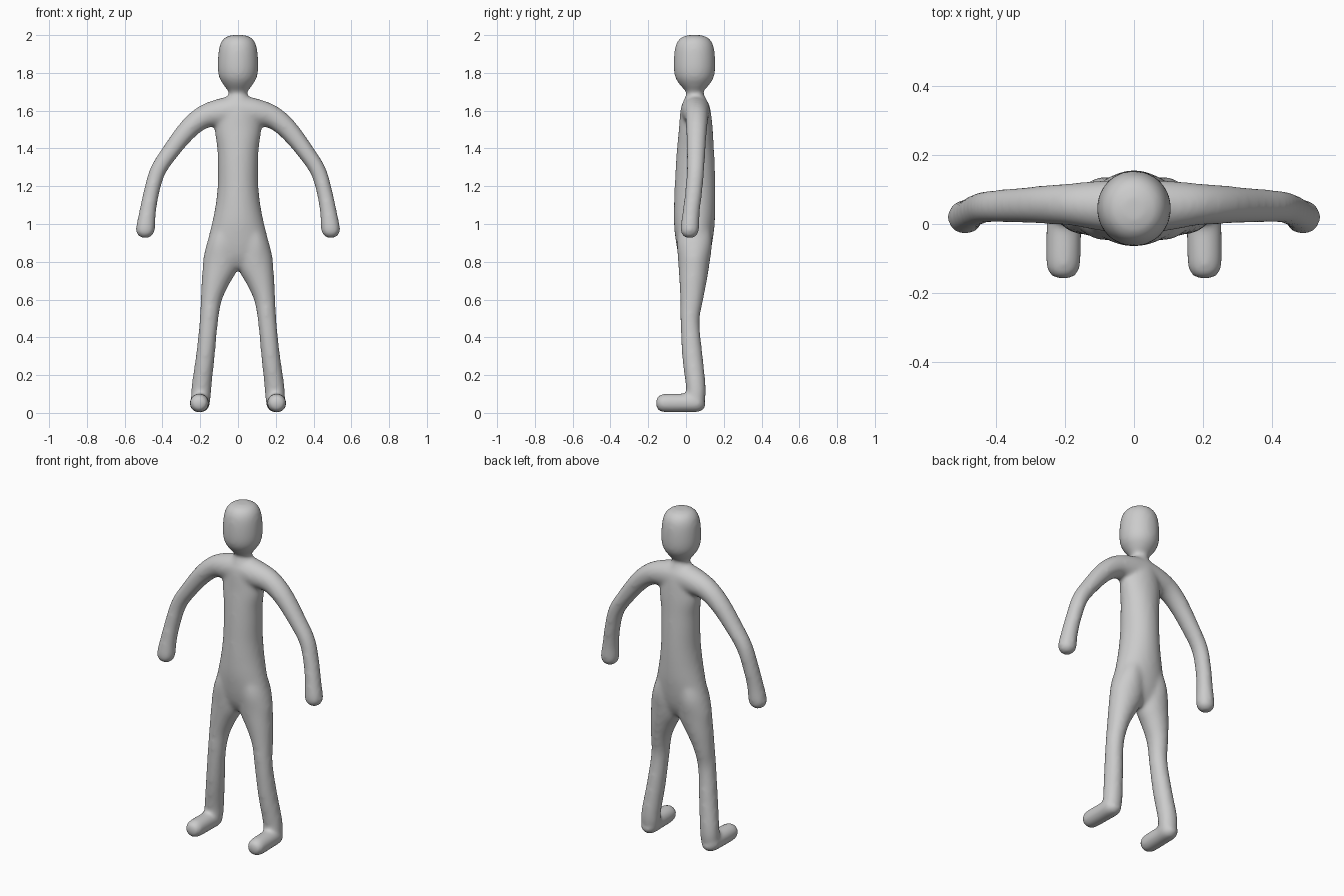
import bpy, bmesh, math
from mathutils import Vector

SIDES = 28
STEPS = 4


def smooth_path(rows):
    """Catmull-Rom through rows of (x, y, z, half width, half depth)."""
    out = []
    n = len(rows)
    for i in range(n - 1):
        p = [rows[max(i - 1, 0)], rows[i], rows[i + 1], rows[min(i + 2, n - 1)]]
        for s in range(STEPS):
            t = s / STEPS
            out.append([0.5 * (2 * b + (c - a) * t + (2 * a - 5 * b + 4 * c - d) * t * t
                               + (3 * b - a - 3 * c + d) * t ** 3) for a, b, c, d in zip(*p)])
    out.append(list(rows[-1]))
    return out


def loft(bm, rows, axis, side=1):
    """Closed tube of elliptical rings; first radius lies along axis."""
    path = smooth_path(rows)
    pts = [Vector((side * r[0], r[1], r[2])) for r in path]
    rings = []
    for i, r in enumerate(path):
        t = (pts[min(i + 1, len(pts) - 1)] - pts[max(i - 1, 0)]).normalized()
        a = Vector(axis)
        a = (a - t * a.dot(t)).normalized()
        b = t.cross(a)
        ra, rb = max(r[3], 0.004), max(r[4], 0.004)
        rings.append([bm.verts.new(pts[i] + a * ra * math.cos(k * math.tau / SIDES)
                                   + b * rb * math.sin(k * math.tau / SIDES))
                      for k in range(SIDES)])
    for lo, hi in zip(rings, rings[1:]):
        for k in range(SIDES):
            j = (k + 1) % SIDES
            bm.faces.new((lo[k], lo[j], hi[j], hi[k]))
    bm.faces.new(rings[0][::-1])
    bm.faces.new(rings[-1])


bm = bmesh.new()

# Head, neck and trunk: (z, half width, centre y, half depth)
trunk = [(2.0, .035, .045, .035), (1.987, .07, .045, .072), (1.955, .094, .045, .097),
         (1.9, .105, .045, .108), (1.82, .108, .045, .11), (1.77, .098, .045, .1),
         (1.73, .073, .045, .073), (1.697, .05, .045, .044), (1.67, .058, .047, .055),
         (1.6, .1, .05, .08), (1.5, .122, .052, .09), (1.4, .11, .05, .098),
         (1.3, .107, .049, .104), (1.2, .108, .048, .108), (1.1, .119, .046, .11),
         (1.0, .139, .044, .108), (.9, .162, .043, .096), (.83, .15, .042, .08),
         (.78, .08, .042, .055), (.76, .04, .042, .03)]
loft(bm, [(0, y, z, w, d) for z, w, y, d in trunk], (1, 0, 0))

# Limbs: (x, y, z, radius along axis, other radius)
arm = [(0, .05, 1.60, .08, .083), (.09, .053, 1.59, .074, .075), (.18, .057, 1.567, .062, .062),
       (.265, .056, 1.5, .056, .054), (.36, .053, 1.38, .05, .046), (.425, .05, 1.28, .047, .043),
       (.459, .04, 1.165, .046, .042), (.479, .027, 1.06, .046, .045),
       (.49, .02, .975, .05, .051), (.493, .019, .945, .043, .043), (.494, .019, .926, .022, .022)]
leg = [(.07, .045, 1.0, .05, .08), (.083, .045, .9, .08, .093), (.09, .042, .8, .096, .084),
       (.119, .037, .7, .075, .073), (.142, .03, .6, .056, .061), (.155, .021, .48, .049, .051),
       (.173, .034, .3, .05, .055), (.192, .051, .15, .053, .053), (.197, .053, .08, .053, .05),
       (.2, .05, .035, .042, .04), (.2, .045, .012, .02, .02)]
foot = [(.2, .098, .058, .02, .02), (.2, .085, .054, .04, .038), (.201, .06, .052, .052, .049),
        (.203, 0, .052, .052, .05), (.205, -.11, .052, .051, .05), (.205, -.142, .052, .043, .042),
        (.205, -.159, .052, .024, .024)]
for side in (-1, 1):
    loft(bm, arm, (0, 1, 0), side)
    loft(bm, leg, (1, 0, 0), side)
    loft(bm, foot, (1, 0, 0), side)

bmesh.ops.recalc_face_normals(bm, faces=bm.faces[:])
mesh = bpy.data.meshes.new("body")
bm.to_mesh(mesh)
bm.free()
body = bpy.data.objects.new("body", mesh)
bpy.context.collection.objects.link(body)

# Fuse the tubes into one skin and soften the joins
fuse = body.modifiers.new("fuse", 'REMESH')
fuse.mode = 'VOXEL'
fuse.voxel_size = 0.01
fuse.use_smooth_shade = True
soften = body.modifiers.new("soften", 'SMOOTH')
soften.factor = 0.5
soften.iterations = 18

grey = bpy.data.materials.new("plain grey")
grey.diffuse_color = (0.6, 0.6, 0.6, 1)
mesh.materials.append(grey)
for p in mesh.polygons:
    p.use_smooth = True
